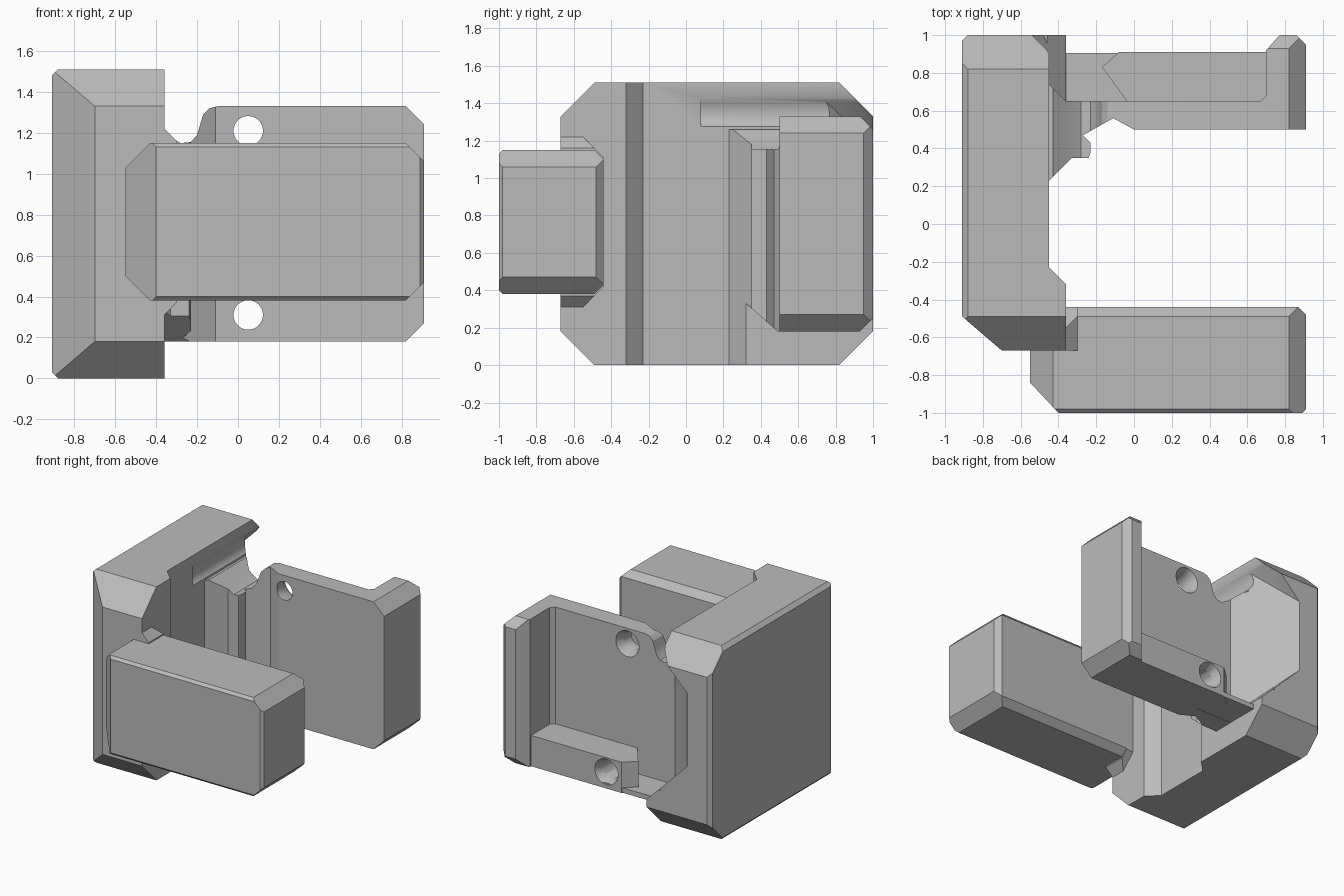
import bpy, bmesh, math
from mathutils import Matrix

old = bpy.data.objects.get("Cube")
if old:
    bpy.data.objects.remove(old, do_unlink=True)

grey = bpy.data.materials.new("plain_grey")
grey.use_nodes = True
GREY = (0.5, 0.5, 0.5, 1)
grey.diffuse_color = GREY
grey.node_tree.nodes["Principled BSDF"].inputs["Base Color"].default_value = GREY


def add_object(name, bm):
    bmesh.ops.recalc_face_normals(bm, faces=bm.faces)
    mesh = bpy.data.meshes.new(name)
    bm.to_mesh(mesh)
    bm.free()
    mesh.materials.append(grey)
    ob = bpy.data.objects.new(name, mesh)
    bpy.context.collection.objects.link(ob)
    return ob


def prism(name, axis, outline, low, high):
    """Extrude a 2D outline along one axis."""
    place = {"x": lambda a, b, c: (c, a, b),
             "y": lambda a, b, c: (a, c, b),
             "z": lambda a, b, c: (a, b, c)}[axis]
    bm = bmesh.new()
    base, cap = ([bm.verts.new(place(a, b, c)) for a, b in outline] for c in (low, high))
    bm.faces.new(base)
    bm.faces.new(cap)
    n = len(outline)
    for i in range(n):
        j = (i + 1) % n
        bm.faces.new((base[i], base[j], cap[j], cap[i]))
    return add_object(name, bm)


def rod(name, x, z, low, high, r1, r2):
    """Round cutter along y."""
    bm = bmesh.new()
    bmesh.ops.create_cone(bm, cap_ends=True, segments=32, radius1=r1, radius2=r2,
                          depth=high - low)
    turn = Matrix.Rotation(-math.pi / 2, 4, "X")
    bmesh.ops.transform(bm, verts=bm.verts,
                        matrix=Matrix.Translation((x, (low + high) / 2, z)) @ turn)
    return add_object(name, bm)


def combine(ob, tool, operation):
    """Apply a boolean and remove the tool."""
    mod = ob.modifiers.new("cut", "BOOLEAN")
    mod.operation, mod.solver, mod.object = operation, "EXACT", tool
    bpy.context.view_layer.update()
    graph = bpy.context.evaluated_depsgraph_get()
    result = bpy.data.meshes.new_from_object(ob.evaluated_get(graph))
    ob.modifiers.clear()
    ob.data = result
    bpy.data.objects.remove(tool, do_unlink=True)


def cut_corners(x0, x1, z0, z1, left, right):
    """Rectangle with 45 degree corners."""
    return [(x0 + left, z0), (x1 - right, z0), (x1, z0 + right), (x1, z1 - right),
            (x1 - right, z1), (x0 + left, z1), (x0, z1 - left), (x0, z0 + left)]


def side_envelope():
    return prism("envelope", "x", cut_corners(-0.67, 1, 0, 1.51, 0.18, 0.18), -2, 2)


def pocket():
    """Tapered pocket open to the back."""
    tool = prism("pocket", "y", [(-0.34, 0.22), (-0.8, 0.68), (-0.8, 1.07),
                                 (-0.45, 1.42), (0, 1.42), (0, 0.22)], 0.5, 1.2)
    wedge = prism("wedge", "z", [(-0.36, 0.65), (-0.91, 1.2), (0.1, 1.2), (0.1, 0.65)], 0, 2)
    combine(tool, wedge, "INTERSECT")
    return tool


# Tall side block with bevelled outer face
side_block = prism("side_block", "z", [
    (-0.91, -0.49), (-0.70, -0.67), (-0.36, -0.67), (-0.36, -0.32), (-0.45, -0.23),
    (-0.45, 0.93), (-0.48, 1), (-0.88, 1), (-0.91, 0.97)], 0, 1.51)
combine(side_block, side_envelope(), "INTERSECT")
combine(side_block, prism("edges", "y", [
    (-0.88, 0), (0, 0), (0, 1.51), (-0.88, 1.51), (-0.91, 1.48), (-0.91, 0.03)],
    -1, 1.2), "INTERSECT")
combine(side_block, pocket(), "DIFFERENCE")
cove = [(-0.45, 1.43), (-0.465, 1.40), (-0.475, 1.37), (-0.477, 1.34),
        (-0.473, 1.31), (-0.455, 1.28), (-0.43, 1.26)]
combine(side_block, prism("cove", "y", cove + [(-0.3, 1.26), (-0.3, 1.43)],
                          0.08, 1.1), "DIFFERENCE")

# Lower foot on the inner side of the block
foot = prism("side_block_foot", "z", [(-0.5, 0.18), (-0.36, 0.32), (-0.36, 1), (-0.5, 1)],
             0, 0.34)
combine(foot, side_envelope(), "INTERSECT")
combine(foot, pocket(), "DIFFERENCE")

# Rear wall with its inner column and end post
rear_wall = prism("rear_wall", "z", [
    (-0.46, 0.22), (-0.33, 0.35), (-0.24, 0.35), (-0.23, 0.38), (-0.23, 0.43),
    (-0.27, 0.47), (-0.11, 0.56), (0, 0.5), (0.91, 0.5), (0.91, 0.95), (0.86, 1),
    (0.77, 1), (0.70, 0.92), (0.70, 0.68), (0.67, 0.65), (-0.36, 0.65),
    (-0.5, 0.79), (-0.52, 0.79), (-0.52, 0.22)], 0, 1.6)
combine(rear_wall, prism("wall_profile", "y", [
    (-0.6, 0.18), (0.82, 0.18), (0.91, 0.27), (0.91, 1.24), (0.82, 1.33), (-0.10, 1.33),
    (-0.14, 1.32), (-0.17, 1.29), (-0.185, 1.24), (-0.2, 1.19), (-0.23, 1.155),
    (-0.28, 1.15), (-0.33, 1.18), (-0.38, 1.22), (-0.43, 1.26), (-0.6, 1.26)],
    0, 1.2), "INTERSECT")
combine(rear_wall, prism("wall_side", "x", [
    (0, 0.34), (0.31, 0.34), (0.49, 0.18), (0.93, 0.18), (1, 0.25), (1, 1.26),
    (0.93, 1.33), (0.65, 1.6), (0, 1.6)], -1, 1), "INTERSECT")

# Bottom ledge behind the wall, and the thin floor beside it
ledge = prism("rear_ledge", "z", [(-0.08, 0.91), (0.75, 0.91), (0.75, 0.6),
                                  (0, 0.6), (-0.17, 0.83)], 0.18, 0.42)
floor = prism("pocket_floor", "z", [(-0.45, 0.6), (0.1, 0.6), (0.1, 0.905), (-0.45, 0.905)],
              0.182, 0.22)

# Screw holes with countersinks
HOLE_X = 0.05
for part, z, back in ((rear_wall, 1.21, 0.65), (rear_wall, 0.31, None),
                      (ledge, 0.31, 0.91), (floor, 0.31, None)):
    combine(part, rod("hole", HOLE_X, z, 0.3, 1.2, 0.072, 0.072), "DIFFERENCE")
    if back:
        combine(part, rod("sink", HOLE_X, z, back - 0.06, back + 0.01, 0.072, 0.105),
                "DIFFERENCE")

# Front bar with bevelled ends
front_bar = prism("front_bar", "z", [
    (-0.55, -0.44), (-0.55, -0.84), (-0.40, -1), (0.89, -1), (0.91, -0.98),
    (0.91, -0.48), (0.87, -0.44)], 0.38, 1.15)
combine(front_bar, prism("bar_front", "y", cut_corners(-0.55, 0.91, 0.38, 1.15, 0.12, 0.09),
                         -1.2, 0), "INTERSECT")
combine(front_bar, prism("bar_side", "x", [
    (-0.98, 0.38), (-0.49, 0.38), (-0.44, 0.43), (-0.44, 1.10), (-0.49, 1.15),
    (-0.98, 1.15), (-1, 1.13), (-1, 0.40)], -1, 1), "INTERSECT")

# Mount between bar and side block
mount = prism("bar_mount", "x", [
    (-0.67, 0.31), (-0.55, 0.31), (-0.44, 0.42), (-0.44, 1.11), (-0.55, 1.22),
    (-0.67, 1.22)], -0.5, -0.30)
combine(mount, prism("mount_front", "y", cut_corners(-0.7, -0.30, 0.31, 1.22, 0, 0.06),
                     -1, 0), "INTERSECT")

for part in (side_block, foot, rear_wall, ledge, floor, front_bar, mount):
    bpy.ops.object.select_all(action="DESELECT")
    part.select_set(True)
    bpy.context.view_layer.objects.active = part
    bpy.ops.object.shade_smooth_by_angle(angle=math.radians(28))
